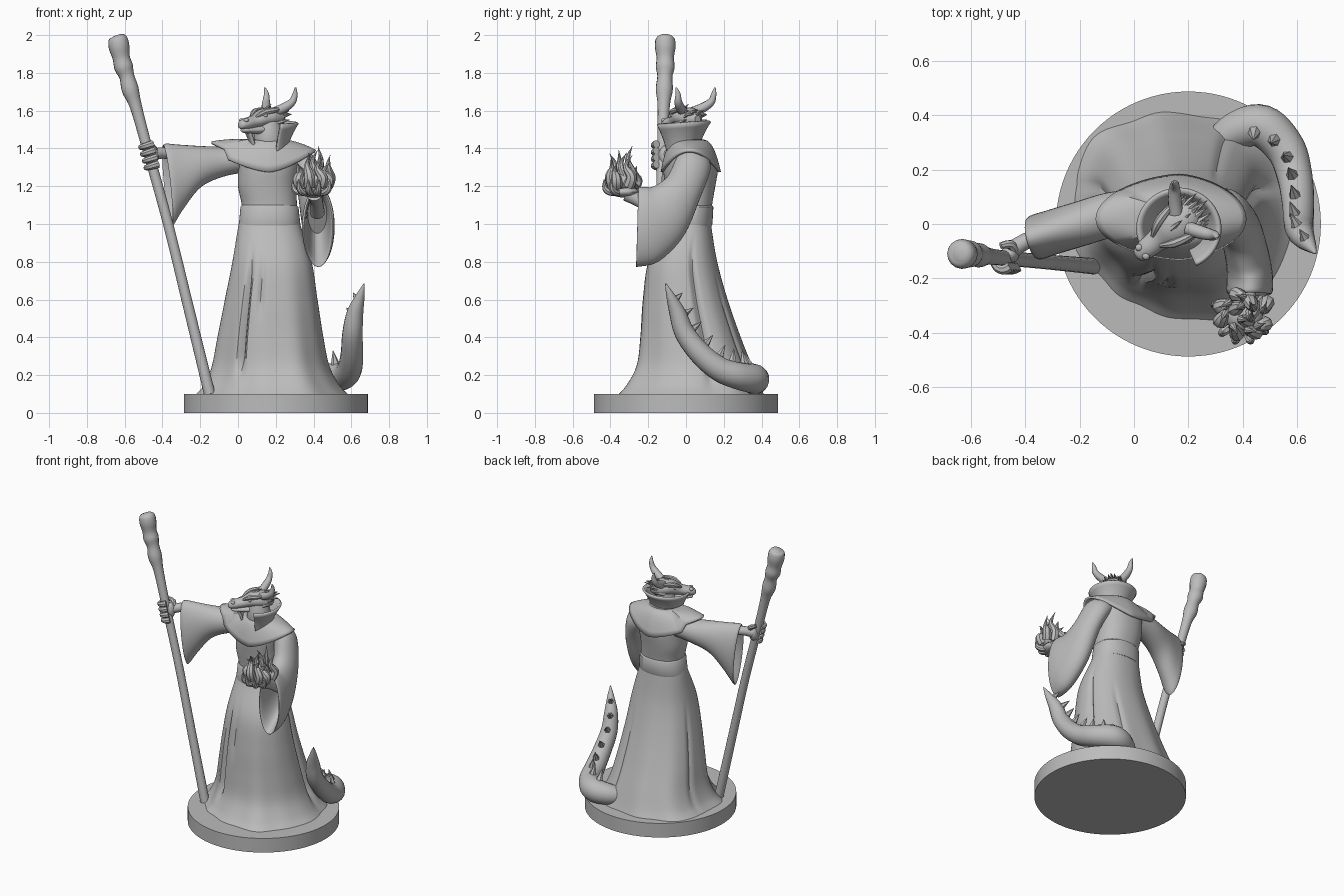
import bpy, bmesh, math, random
from math import sin, cos, pi, radians, exp
from mathutils import Vector as V

if "Cube" in bpy.data.objects:
    bpy.data.objects.remove(bpy.data.objects["Cube"])
random.seed(4)

stone = bpy.data.materials.new("plain_grey")
stone.use_nodes = True
GREY = (0.5, 0.5, 0.5, 1)
stone.diffuse_color = GREY
stone.node_tree.nodes["Principled BSDF"].inputs["Base Color"].default_value = GREY
made = []


def spline(keys, n):
    """Catmull-Rom through tuples of any length."""
    out = []
    for i in range(len(keys) - 1):
        a, b, c, d = (keys[min(max(i + k, 0), len(keys) - 1)] for k in (-1, 0, 1, 2))
        for s in range(n):
            t = s / n
            out.append([q + .5 * t * (r - p + t * (2 * p - 5 * q + 4 * r - w + t * (3 * (q - r) + w - p)))
                        for p, q, r, w in zip(a, b, c, d)])
    return out + [list(keys[-1])]


def loft(name, rings, closed=True, cap=True, thick=0):
    """Skin a list of point rings."""
    bm = bmesh.new()
    rows = [[bm.verts.new(p) for p in ring] for ring in rings]
    n = len(rows[0])
    for a, b in zip(rows, rows[1:]):
        for i in range(n if closed else n - 1):
            j = (i + 1) % n
            bm.faces.new((a[i], a[j], b[j], b[i]))
    if cap:
        bm.faces.new(rows[0][::-1])
        bm.faces.new(rows[-1])
    bmesh.ops.recalc_face_normals(bm, faces=bm.faces)
    me = bpy.data.meshes.new(name)
    bm.to_mesh(me)
    bm.free()
    me.materials.append(stone)
    ob = bpy.data.objects.new(name, me)
    bpy.context.collection.objects.link(ob)
    if thick:
        mod = ob.modifiers.new("thickness", 'SOLIDIFY')
        mod.thickness, mod.offset = thick, 0
    made.append(ob)


def oval(c, u, v, sides=32):
    c, u, v = V(c), V(u), V(v)
    return [c + u * cos(2 * pi * i / sides) + v * sin(2 * pi * i / sides) for i in range(sides)]


def ovals(name, keys, n=5, sides=32):
    """Loft through ovals given as (centre, half axis, half axis)."""
    flat = [[*c, *u, *v] for c, u, v in keys]
    loft(name, [oval(k[:3], k[3:6], k[6:], sides) for k in spline(flat, n)])


def tube(name, keys, sides=12, n=5):
    """Round tube through (x, y, z, radius) keys."""
    pts = spline(keys, n)
    side, rings = V((.31, .87, .38)), []
    for i, p in enumerate(pts):
        t = (V(pts[min(i + 1, len(pts) - 1)][:3]) - V(pts[max(i - 1, 0)][:3])).normalized()
        side = (side - t * side.dot(t)).normalized()
        r = max(p[3], .001)
        rings.append(oval(p[:3], side * r, t.cross(side) * r, sides))
    loft(name, rings)


def spike(name, base, tip, r):
    tube(name, [(*base, r), (*tip, 0)], 6, 1)


def blob(name, c, sx, sy, sz):
    rings = [oval(V(c) + V((0, 0, sz * -cos(a))), (sx * sin(a), 0, 0), (0, sy * sin(a), 0), 20)
             for a in (pi * (i + .05) / 10.1 for i in range(11))]
    loft(name, rings)


def body_rings(keys, n, fold=None, sides=120):
    """Rings from (z, x_min, x_max, y_min, y_max) keys, with optional cloth folds."""
    rings = []
    for z, x0, x1, y0, y1 in spline(keys, n):
        ring = []
        for i in range(sides):
            a = 2 * pi * i / sides
            c, s = cos(a), sin(a)
            m = fold(a, z) if fold else 1
            c, s = math.copysign(abs(c) ** .9, c) * m, math.copysign(abs(s) ** .9, s) * m
            ring.append((x0 + (x1 - x0) * (c + 1) / 2, y0 + (y1 - y0) * (s + 1) / 2, z))
        rings.append(ring)
    return rings


# Round base
loft("base", [oval((.2, 0, z), (.487, 0, 0), (0, .487, 0), 96) for z in (0, .1)])

# Robe: pleated skirt with broad sweeps at the hem, bodice, belt
creases = [(240, .12, .2, .92), (259, .07, .5, .92), (14, .1, .15, .95), (60, .04, .1, .8), (165, .04, .1, .85)]
sweeps = [(138, .07, .3), (222, -.1, .35), (250, -.1, .25), (296, .06, .3), (85, -.04, .25)]


def pleats(a, z):
    low = max(0, 1 - z)
    m = 1 + .015 * low * (cos(7 * a + 1 + z) + .6 * cos(11 * a))
    for deg, depth, lo, hi in creases:
        h = max(0, min(1, (hi - z) * 4, (z - lo) * 6 + .3))
        m -= depth * h * h * (3 - 2 * h) * exp(-((a - radians(deg)) / .06) ** 2)
    for deg, gain, wide in sweeps:
        m += gain * low ** 2 * exp(-((a - radians(deg)) / wide) ** 2)
    return m


loft("robe_skirt", body_rings([
    (1.03, .01, .32, -.1, .13), (.98, 0, .335, -.115, .135), (.8, -.03, .39, -.2, .165),
    (.6, -.07, .42, -.23, .22), (.4, -.11, .45, -.245, .29), (.25, -.14, .48, -.265, .35),
    (.15, -.18, .53, -.315, .39), (.095, -.23, .58, -.36, .415)], 6, pleats))
loft("robe_bodice", body_rings([
    (1.02, .02, .315, -.1, .13), (1.1, .02, .312, -.1, .138), (1.2, 0, .31, -.11, .155),
    (1.3, 0, .325, -.12, .17), (1.37, -.01, .35, -.1, .155), (1.41, .03, .33, -.08, .12),
    (1.45, .09, .25, -.06, .08)], 4, sides=48))
loft("belt", body_rings([(.99, .005, .328, -.11, .136), (1, .005, .33, -.112, .14),
                         (1.09, .013, .32, -.107, .145), (1.1, .02, .31, -.1, .138)], 1, sides=48))

# Shoulder mantle with pointed sides
mantle = []
for k in range(9):
    t = k / 8
    row = []
    for i in range(64):
        a = 2 * pi * i / 64
        c, s = cos(a), sin(a)
        reach = (.245 if c > 0 else .305) * abs(c) ** 1.3
        x = .165 + c * .09 * (1 - t) + math.copysign(reach, c) * t
        y = .018 + s * (.075 + (.085 if s > 0 else .07) * t ** .8)
        z = 1.44 - t * t * (.03 + .11 * s * s) - .025 * t
        row.append((x, y, z + (.045 * t if c < -.8 else 0)))
    mantle.append(row)
loft("shoulder_mantle", mantle, cap=False, thick=.014)

# Tall flaring collar, open at the front
collar = []
for k in range(7):
    t = k / 6
    r = .088 + .035 * t + .028 * t * t
    collar.append([(.165 + r * cos(a), -.017 + r * .96 * sin(a), (1.395 + .025 * sin(a)) * (1 - t) + (1.536 + .008 * sin(a)) * t)
                   for a in (radians(-66 + 284 * i / 48) for i in range(49))])
loft("collar", collar, closed=False, cap=False, thick=.014)

# Wide sleeves with hollow cuffs
w = (-.02, .08, 0)
ovals("right_sleeve", [((.05, .05, 1.35), w, (0, 0, .075)), ((-.08, .035, 1.33), w, (0, 0, .08)),
                       ((-.2, 0, 1.303), w, (0, 0, .11)), ((-.3, -.03, 1.25), w, (-.01, 0, .17)),
                       ((-.362, -.05, 1.21), w, (-.02, 0, .215)),
                       ((-.36, -.05, 1.21), (-.015, .065, 0), (-.02, 0, .198)),
                       ((-.22, 0, 1.3), (-.01, .045, 0), (0, 0, .07))])
ovals("left_sleeve", [((.27, .045, 1.375), (.06, 0, .03), (0, -.07, .01)), ((.34, .04, 1.32), (.065, 0, .03), (0, -.09, .03)),
                      ((.385, -.01, 1.2), (.075, 0, 0), (0, -.09, .05)), ((.41, -.09, 1.07), (.08, 0, 0), (0, -.08, .13)),
                      ((.425, -.175, 1), (.084, 0, 0), (0, -.035, .195)), ((.425, -.247, .985), (.085, 0, 0), (0, 0, .21)),
                      ((.425, -.243, .985), (.068, 0, 0), (0, 0, .192)), ((.42, -.1, 1.05), (.05, 0, 0), (0, -.06, .1))])

# Staff with a knotted head
tube("staff", [(-.15, -.155, .1, .03), (-.26, -.145, .55, .028), (-.37, -.135, 1, .027), (-.48, -.125, 1.4, .028),
               (-.54, -.118, 1.62, .032), (-.57, -.115, 1.71, .045), (-.588, -.112, 1.78, .04),
               (-.605, -.11, 1.83, .05), (-.618, -.11, 1.88, .046), (-.63, -.11, 1.94, .055),
               (-.636, -.11, 1.985, .048), (-.64, -.11, 2, .02)], 16)

# Right hand gripping the staff
tube("right_wrist", [(-.22, 0, 1.34, .04), (-.38, -.055, 1.375, .03), (-.455, -.1, 1.365, .034)])
blob("right_palm", (-.455, -.11, 1.36), .034, .034, .055)
for k in range(4):
    z = 1.308 + .036 * k
    x = -.475 - (z - 1.4) * .26
    tube("right_finger", [(x + .036 * cos(a), -.13 + .038 * sin(a), z + .01 * cos(a), .021 - .002 * j)
                          for j, a in enumerate(radians(-45 - 40 * i) for i in range(5))], 8, 3)
tube("right_thumb", [(-.44, -.1, 1.385, .02), (-.455, -.075, 1.41, .017), (-.49, -.08, 1.425, .012)], 8, 3)

# Left hand, palm up
tube("left_wrist", [(.42, -.14, 1.06, .04), (.415, -.24, 1.12, .035), (.405, -.31, 1.16, .042)])
blob("left_palm", (.4, -.325, 1.17), .07, .075, .03)
for deg in (165, 225, 255, 285, 320):
    d = V((cos(radians(deg)), sin(radians(deg)), 0))
    pts = [V((.4, -.325, 1.17)) + d * r + V((0, 0, h)) for r, h in ((.03, 0), (.08, 0), (.108, .02), (.112, .065))]
    tube("left_finger", [(*p, r) for p, r in zip(pts, (.022, .02, .015, .003))], 8, 3)

# Flame above the palm: an outer ring and a taller heart
blob("flame_core", (.405, -.335, 1.225), .07, .065, .05)
for k in range(11):
    a = k * 2.4
    r = (.03 if k < 4 else .068) + random.uniform(-.01, .01)
    h = random.uniform(.17, .225) if k < 4 else random.uniform(.1, .18)
    p, d, side = V((.405, -.33, 1.2)), V((cos(a), sin(a), 0)), V((-sin(a), cos(a), 0))
    pts = [p + d * r, p + d * r * 1.25 + side * .01 + V((0, 0, h * .3)),
           p + d * r * .95 - side * .014 + V((0, 0, h * .65)), p + d * r * 1.25 + side * .014 + V((0, 0, h))]
    tube("flame_tongue", [(*q, s) for q, s in zip(pts, (.03, .028, .015, 0))], 8, 4)

# Horned reptile head, turned to its right
F, S = V((-.78, -.62, 0)), V((.62, -.78, 0))


def H(f, s, z):
    return V((.16, 0, z)) + F * f + S * s


def skull(name, keys):
    ovals(name, [(H(f, 0, z), S * wide, (0, 0, high)) for f, z, wide, high in keys], 4, 20)


tube("neck", [(.17, .03, 1.36, .08), (.165, 0, 1.45, .08), (.16, 0, 1.54, .065)], 16)
skull("upper_head", [(-.1, 1.555, .02, .02), (-.06, 1.56, .06, .05), (0, 1.565, .072, .052), (.05, 1.56, .06, .046),
                     (.1, 1.542, .042, .034), (.15, 1.532, .037, .031), (.185, 1.525, .026, .022), (.195, 1.523, .01, .01)])
skull("lower_jaw", [(-.03, 1.515, .05, .03), (.04, 1.502, .047, .026), (.11, 1.496, .034, .018), (.165, 1.496, .024, .013),
                    (.178, 1.497, .008, .006)])
for s in (-1, 1):
    tube("horn", [(*H(-.02, .035 * s, 1.595), .026), (*H(-.05, .08 * s, 1.618), .025), (*H(-.075, .112 * s, 1.648), .02),
                  (*H(-.085, .122 * s, 1.69), .013), (*H(-.08, .132 * s, 1.722), .004)])
    tube("brow", [(*H(.1, .022 * s, 1.567), .008), (*H(.06, .045 * s, 1.592), .016), (*H(.01, .06 * s, 1.602), .015),
                  (*H(-.05, .07 * s, 1.612), .003)], 8)
    blob("eye", H(.058, .05 * s, 1.574), .011, .011, .01)
    blob("nostril", H(.165, .02 * s, 1.549), .014, .014, .011)
    for k in range(3):
        z = 1.535 + .025 * k
        spike("cheek_spike", H(-.01, .05 * s, z), H(-.09 - .01 * (k % 2), (.07 - .01 * k) * s, z + .016), .018)
    for k in range(2):
        spike("back_frill", H(-.04, .02 * s + .02 * k * s, 1.585), H(-.125, .02 * s + .025 * k * s, 1.6 - .02 * k), .018)
for k in range(4):
    spike("crest_spike", H(.03 - .035 * k, 0, 1.6 - .008 * k), H(-.02 - .04 * k, 0, 1.634 - .012 * k), .014)

# Tail curling round the left side, with ridge spikes
tail = [(.28, .27, .15, .05), (.37, .34, .165, .07), (.47, .36, .18, .079), (.555, .28, .195, .073), (.59, .18, .23, .066),
        (.603, .08, .31, .06), (.606, -.005, .42, .054), (.62, -.045, .53, .044), (.648, -.082, .62, .023),
        (.668, -.108, .685, .003)]
tube("tail", tail, 16, 6)
path = spline(tail, 6)
for i in range(11, 51, 5):
    p, t = V(path[i][:3]), (V(path[i + 1][:3]) - V(path[i - 1][:3])).normalized()
    d = V((.53, .12, .8)) - p
    d = (d - t * d.dot(t)).normalized()
    r = path[i][3]
    spike("tail_spike", p + d * r * .8, p + d * (r + .025 + .6 * r) + t * .01, .014 + .18 * r)

# Smooth shading with sharp edges kept
bpy.ops.object.select_all(action='DESELECT')
for ob in made:
    ob.select_set(True)
bpy.context.view_layer.objects.active = made[0]
bpy.ops.object.shade_smooth_by_angle(angle=radians(40))
